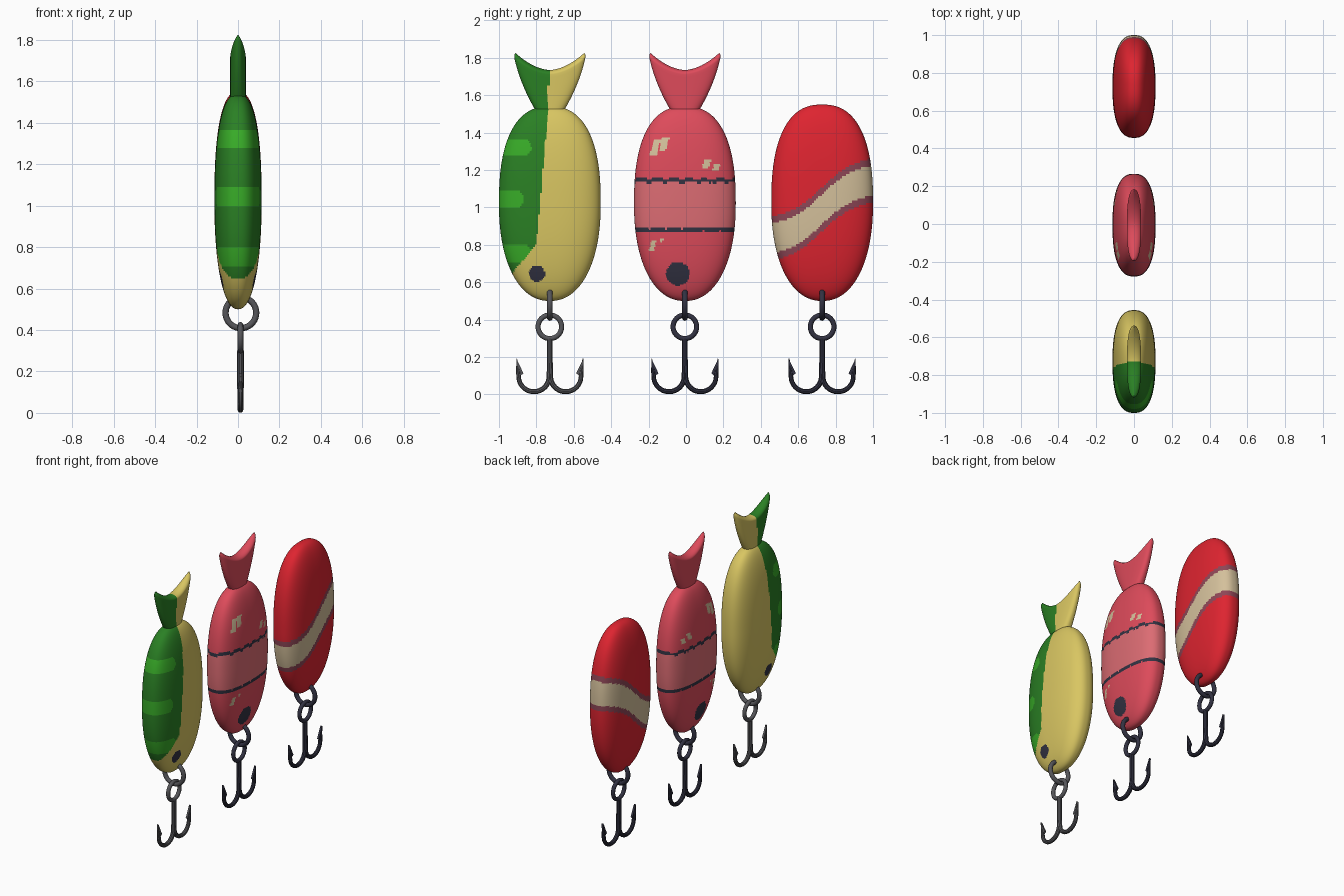
import bpy, bmesh, math

if "Cube" in bpy.data.objects:
    bpy.data.objects.remove(bpy.data.objects["Cube"])

# ---------- colours ----------
def material(name, r, g, b):
    lin = lambda c: ((c / 255 + 0.055) / 1.055) ** 2.4
    m = bpy.data.materials.new(name)
    m.diffuse_color = (lin(r), lin(g), lin(b), 1)
    m.use_nodes = True
    m.node_tree.nodes["Principled BSDF"].inputs["Base Color"].default_value = m.diffuse_color
    return m

yellow = material("yellow", 217, 198, 98)
green = material("dark green", 42, 128, 36)
lime = material("light green", 56, 172, 40)
coral = material("coral", 222, 75, 91)
pale = material("pale coral", 220, 108, 115)
navy = material("navy", 50, 50, 66)
cream = material("cream", 212, 192, 155)
red = material("red", 222, 36, 48)
mauve = material("mauve", 142, 70, 86)
grey = material("steel grey", 86, 86, 90)

# ---------- helpers ----------
def finish(name, bm, mats, rule, loc):
    bmesh.ops.remove_doubles(bm, verts=bm.verts, dist=1e-5)
    bmesh.ops.recalc_face_normals(bm, faces=bm.faces)
    for f in bm.faces:
        f.smooth = True
        c = f.calc_center_median()
        f.material_index = rule(c.y, c.z)
    me = bpy.data.meshes.new(name)
    bm.to_mesh(me)
    bm.free()
    for m in mats:
        me.materials.append(m)
    ob = bpy.data.objects.new(name, me)
    bpy.context.collection.objects.link(ob)
    ob.location = loc
    return ob

def unit_super(t, p):
    c, s = math.cos(t), math.sin(t)
    k = (abs(c) ** p + abs(s) ** p) ** (-1 / p)
    return c * k, s * k

def loft(name, rings, mats, rule, y):
    bm = bmesh.new()
    rows = [[bm.verts.new(co) for co in ring] for ring in rings]
    n = len(rows[0])
    for a, b in zip(rows, rows[1:]):
        for i in range(n):
            bm.faces.new((a[i], a[(i + 1) % n], b[(i + 1) % n], b[i]))
    return finish(name, bm, mats, rule, (0, y, 0))

def body(name, mats, rule, y, top):
    # Plump flattened superellipsoid
    rings, N, M = [], 140, 160
    zc, h = (top + 0.5) / 2, (top - 0.5) / 2
    for j in range(N + 1):
        t = -math.pi / 2 + math.pi * j / N
        r, z = unit_super(t, 2.2 if t < 0 else 2.45)
        r = 0 if j in (0, N) else r
        ring = []
        for i in range(M):
            cx, cy = unit_super(2 * math.pi * i / M, 2.5)
            ring.append((0.114 * r * cx, 0.272 * r * cy, zc + h * z))
        rings.append(ring)
    return loft(name, rings, mats, rule, y)

def tail(name, mats, rule, y):
    # Flared fin with a scooped top and rounded rim
    rings, M = [], 64
    levels = [0.9 * j / 14 for j in range(15)]
    levels += [0.9 + 0.1 * math.sin(math.pi / 2 * j / 8) for j in range(1, 9)]
    for v in levels:
        e = max(0, (v - 0.9) / 0.1)
        k = math.sqrt(max(0, 1 - e * e))
        w = 0.065 + 0.2 * v - 0.07 * v * v - 0.012 * (1 - k)
        ring = []
        for i in range(M):
            s, q = unit_super(2 * math.pi * i / M, 2.5)
            rim = 1.735 + 0.09 * abs(s) ** 1.8
            ring.append((0.038 * k * q, w * s, 1.5 + (rim - 1.5) * v))
        rings.append(ring)
    return loft(name, rings, mats, rule, y)

def ring(name, loc, rot, major, minor, mat):
    bpy.ops.mesh.primitive_torus_add(location=loc, rotation=rot, major_radius=major,
                                     minor_radius=minor, major_segments=40, minor_segments=12)
    ob = bpy.context.object
    ob.name = name
    ob.data.materials.append(mat)
    bpy.ops.object.shade_smooth()

def hook(label, y, mat):
    # Split ring through the nose, hook eye, then the double hook
    ring(label + "_nose_ring", (0.014, y, 0.483), (math.pi / 2, 0, 0), 0.074, 0.015, mat)
    ring(label + "_hook_eye", (0.012, y, 0.362), (0, math.pi / 2, 0), 0.063, 0.0135, mat)
    cu = bpy.data.curves.new(label + "_hook", 'CURVE')
    cu.dimensions = '3D'
    cu.bevel_depth = 0.0145
    cu.bevel_resolution = 3
    cu.use_fill_caps = True
    for side in (-1, 1):
        pts = [(0, 0.3, 1.1), (0, 0.2, 1.1), (0.001, 0.13, 1.1)]
        for i in range(17):
            a = math.pi + math.pi * i / 16
            pts.append((0.085 + 0.082 * math.cos(a), 0.097 + 0.082 * math.sin(a), 1.05 - 0.01 * i))
        pts += [(0.17, 0.13, 0.75), (0.177, 0.192, 0.1)]
        sp = cu.splines.new('POLY')
        sp.points.add(len(pts) - 1)
        for p, (py, pz, r) in zip(sp.points, pts):
            p.co = (0, side * py, pz, 1)
            p.radius = r
    ob = bpy.data.objects.new(label + "_hook", cu)
    bpy.context.collection.objects.link(ob)
    ob.location = (0.012, y, 0)
    cu.materials.append(mat)
    bpy.ops.object.select_all(action='DESELECT')
    ob.select_set(True)
    bpy.context.view_layer.objects.active = ob
    bpy.ops.object.convert(target='MESH')
    bpy.ops.object.shade_smooth_by_angle()
    # Barbs
    for side in (-1, 1):
        bm = bmesh.new()
        f = bm.faces.new([bm.verts.new((-0.007, side * a, b)) for a, b in
                          ((0.179, 0.192), (0.178, 0.1), (0.158, 0.1), (0.141, 0.113))])
        ext = bmesh.ops.extrude_face_region(bm, geom=[f])
        for v in ext["geom"]:
            if isinstance(v, bmesh.types.BMVert):
                v.co.x += 0.014
        b = finish(label + "_barb", bm, [mat], lambda y, z: 0, (0.012, y, 0))
        for p in b.data.polygons:
            p.use_smooth = False

# ---------- colour rules (y measured from each lure's middle) ----------
def perch_rule(y, z):
    if math.hypot(y + 0.069, z - 0.645) < 0.043:
        return 3
    edge = min(-0.008, -0.01 - (1.5 - z) * 0.09)
    if z < 0.8:
        edge = -0.073 - (0.8 - z) * 0.85
    if y > edge:
        return 0
    for zc, end in ((1.322, -0.10), (1.042, -0.14), (0.757, -0.10)):
        d = abs(z - zc) / 0.047
        if d < 1 and y < end - 0.03 * d ** 3:
            return 2
    return 1

FLECKS = ((-0.157, 1.325, 0.018, 0.042), (-0.112, 1.335, 0.018, 0.036),
          (0.117, 1.235, 0.018, 0.025), (0.168, 1.217, 0.016, 0.017),
          (-0.172, 0.795, 0.012, 0.028), (-0.125, 0.822, 0.008, 0.014))

def coral_rule(y, z):
    if math.hypot(y + 0.037, z - 0.645) < 0.063:
        return 2
    wave = 0.004 * math.sin(y * 75) + 0.002 * math.sin(y * 140)
    if min(abs(z - 1.145 - wave), abs(z - 0.88 - wave)) < 0.011:
        return 2
    for fy, fz, a, b in FLECKS:
        if abs(z - fz) < b and abs(y - fy - 0.3 * (z - fz)) < a:
            return 3
    return 1 if 0.88 < z < 1.145 else 0

def spoon_rule(y, z):
    d = abs(z - 0.99 - 0.17 * math.tanh(y / 0.18))
    return 1 if d < 0.08 else 2 if d < 0.118 else 0

# ---------- three lures ----------
Y = 0.728
mats = [yellow, green, lime, navy]
body("green_lure_body", mats, perch_rule, -Y, 1.54)
tail("green_lure_tail", mats, perch_rule, -Y)
hook("green_lure", -Y, grey)

mats = [coral, pale, navy, cream]
body("coral_lure_body", mats, coral_rule, -0.006, 1.54)
tail("coral_lure_tail", mats, coral_rule, -0.006)
hook("coral_lure", -0.006, navy)

body("red_lure_body", [red, cream, mauve], spoon_rule, Y, 1.55)
hook("red_lure", Y, navy)
